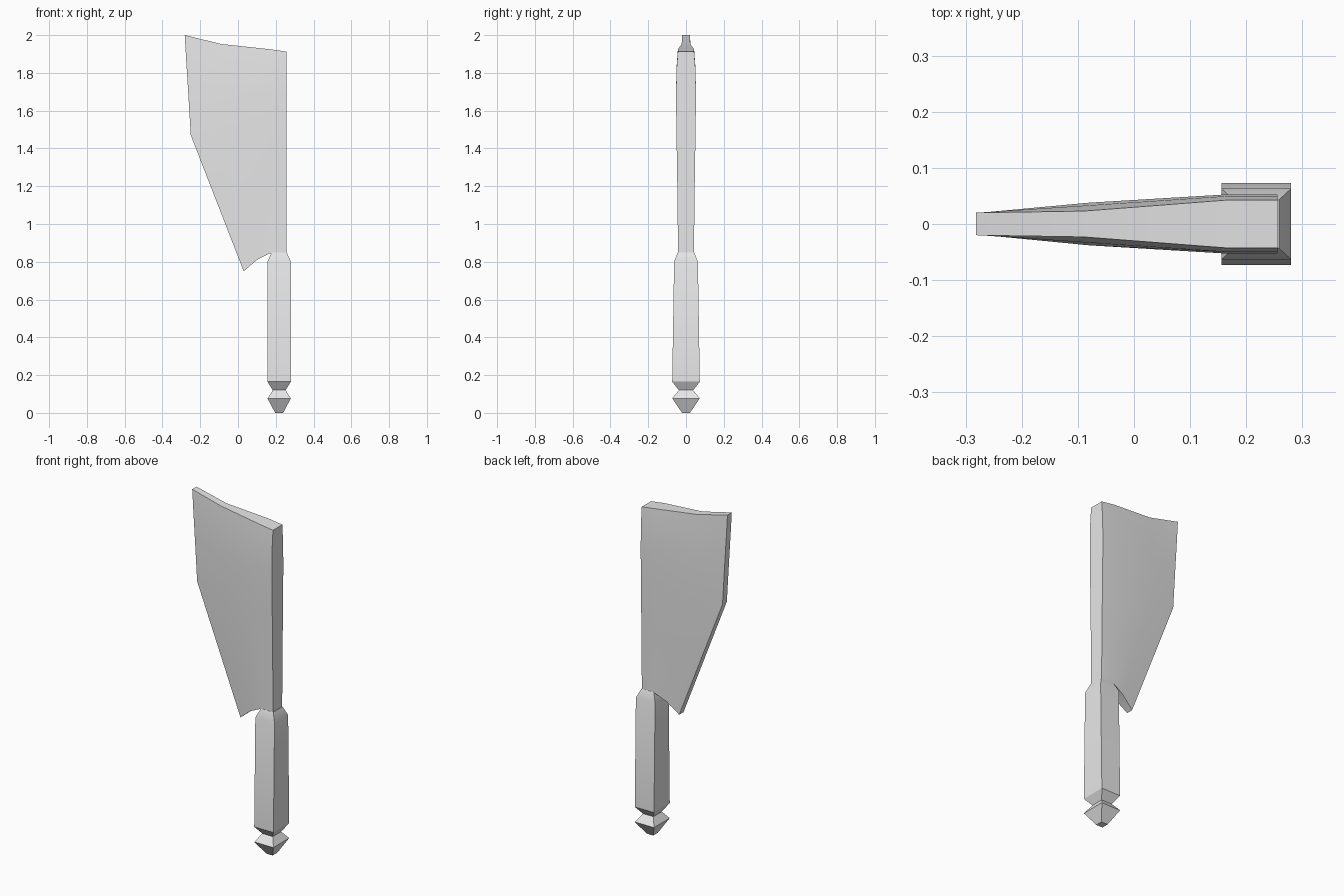
import bpy
import bmesh
import math

default = bpy.data.objects.get("Cube")
if default:
    bpy.data.objects.remove(default, do_unlink=True)

steel = bpy.data.materials.new("plain grey")
steel.use_nodes = True
GREY = (0.8, 0.8, 0.8, 1)
steel.diffuse_color = GREY
steel.node_tree.nodes["Principled BSDF"].inputs["Base Color"].default_value = GREY


def make_object(name, bm):
    bmesh.ops.recalc_face_normals(bm, faces=bm.faces)
    mesh = bpy.data.meshes.new(name)
    bm.to_mesh(mesh)
    bm.free()
    mesh.materials.append(steel)
    obj = bpy.data.objects.new(name, mesh)
    bpy.context.collection.objects.link(obj)
    bpy.ops.object.select_all(action="DESELECT")
    obj.select_set(True)
    bpy.context.view_layer.objects.active = obj
    bpy.ops.object.shade_smooth_by_angle(angle=math.radians(25))
    return obj


def loft(name, rings):
    """Skin matching closed rings and cap both ends."""
    bm = bmesh.new()
    loops = [[bm.verts.new(p) for p in ring] for ring in rings]
    count = len(loops[0])
    for low, high in zip(loops, loops[1:]):
        for i in range(count):
            j = (i + 1) % count
            bm.faces.new((low[i], low[j], high[j], high[i]))
    bm.faces.new(loops[0])
    bm.faces.new(loops[-1])
    return make_object(name, bm)


# Handle and pommel: rectangular sections (height, half width, half depth)
GRIP_X = 0.218
sections = [(0, 0.021, 0.021), (0.077, 0.062, 0.073), (0.12, 0.034, 0.038),
            (0.165, 0.062, 0.073), (0.8, 0.062, 0.063), (0.85, 0.04, 0.043)]
loft("handle", [[(GRIP_X + sx * w, sy * d, z)
                 for sx, sy in ((-1, -1), (1, -1), (1, 1), (-1, 1))]
                for z, w, d in sections])

# Blade: columns from spine to cutting edge, each row is (x, z, half thickness)
spine_rows = [(1.913, 0.043), (1.82, 0.05), (1.68, 0.053),
              (1.45, 0.05), (1.2, 0.046), (0.848, 0.042)]
shoulder_z = [1.925, 1.83, 1.69, 1.45, 1.2, 0.845]
middle = [(-0.09, 1.953, 0.023), (-0.085, 1.85, 0.033), (-0.08, 1.7, 0.038),
          (-0.07, 1.46, 0.038), (0.02, 1.15, 0.036), (0.1, 0.81, 0.032)]
edge = [(-0.282, 2.0), (-0.275, 1.88), (-0.265, 1.72),
        (-0.25, 1.47), (-0.11, 1.11), (0.03, 0.75)]

rings = []
for (sz, st), hz, mid, (ex, ez) in zip(spine_rows, shoulder_z, middle, edge):
    side = [(0.256, sz, st), (0.17, hz, st), mid, (ex, ez, 0.02)]
    rings.append([(x, -t, z) for x, z, t in side]
                 + [(x, t, z) for x, z, t in reversed(side)])

# Sides and end caps, with the caps split into strips across the thickness
bm = bmesh.new()
loops = [[bm.verts.new(p) for p in ring] for ring in rings]
for a, b in zip(loops, loops[1:]):
    for i in range(len(a)):
        j = (i + 1) % len(a)
        bm.faces.new((a[i], a[j], b[j], b[i]))
for cap in (loops[0], loops[-1]):
    for i in range(len(cap) // 2 - 1):
        bm.faces.new((cap[i], cap[i + 1], cap[-2 - i], cap[-1 - i]))
make_object("blade", bm)
